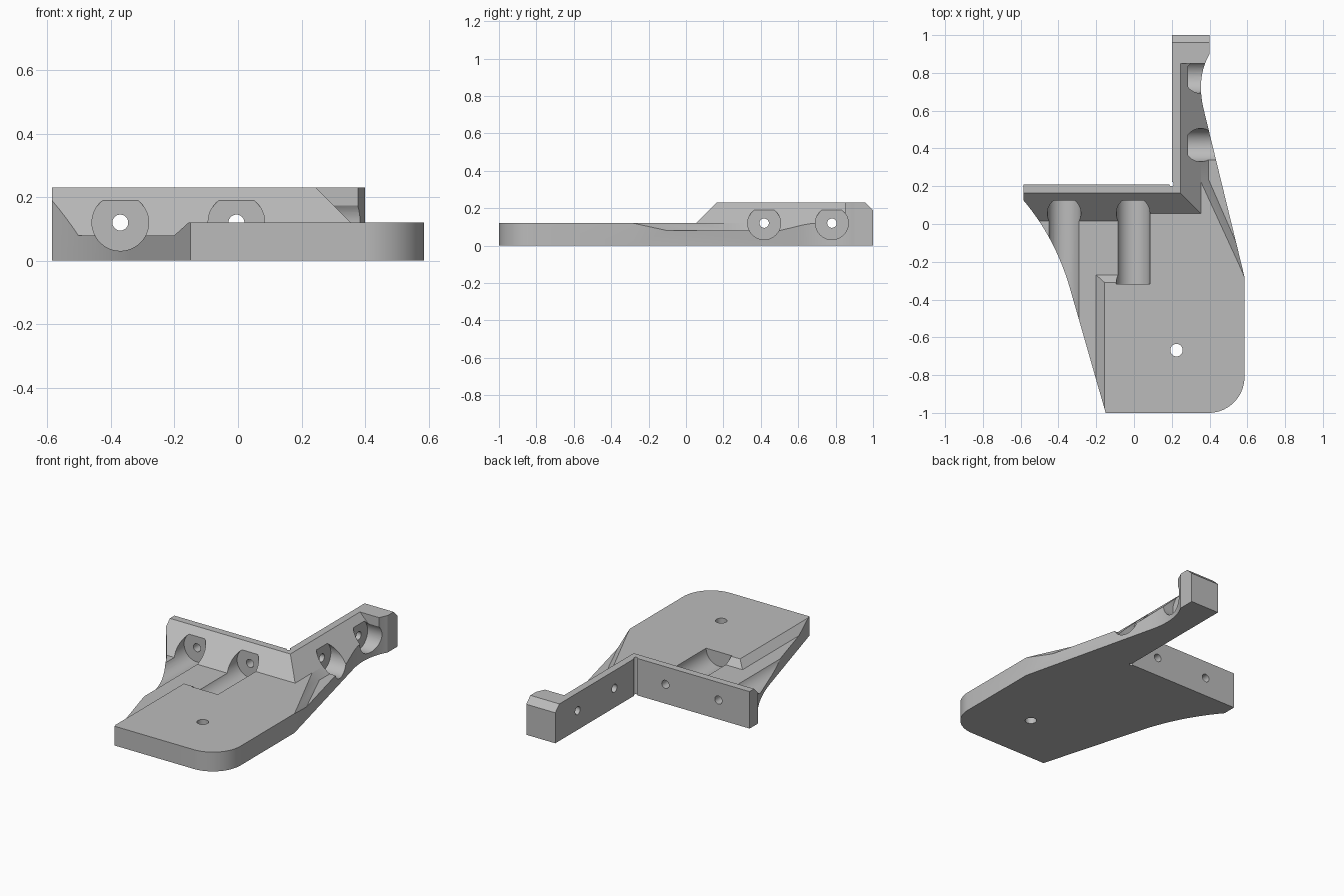
import bpy, bmesh, math
from mathutils import Vector, Matrix

cube = bpy.data.objects.get("Cube")
if cube:
    bpy.data.objects.remove(cube, do_unlink=True)

TOP, PLATE, FLOOR = 0.23, 0.12, 0.08
cutters = []


def link(name, bm):
    bmesh.ops.recalc_face_normals(bm, faces=bm.faces[:])
    mesh = bpy.data.meshes.new(name)
    bm.to_mesh(mesh)
    bm.free()
    obj = bpy.data.objects.new(name, mesh)
    bpy.context.scene.collection.objects.link(obj)
    return obj


def loft(name, low, high):
    """Closed solid between two matching 3D loops."""
    bm = bmesh.new()
    a = [bm.verts.new(p) for p in low]
    b = [bm.verts.new(p) for p in high]
    bm.faces.new(a)
    bm.faces.new(b)
    for i in range(len(a)):
        j = (i + 1) % len(a)
        bm.faces.new((a[i], a[j], b[j], b[i]))
    return link(name, bm)


def cut(obj):
    obj.hide_render = True
    cutters.append(obj)


def rod(name, start, end, radius):
    start, end = Vector(start), Vector(end)
    axis = end - start
    bm = bmesh.new()
    turn = axis.to_track_quat('Z', 'Y').to_matrix().to_4x4()
    bmesh.ops.create_cone(bm, cap_ends=True, segments=48, radius1=radius, radius2=radius,
                          depth=axis.length,
                          matrix=Matrix.Translation((start + end) / 2) @ turn)
    cut(link(name, bm))


def bezier(p, q, r, n=14):
    p, q, r = Vector(p), Vector(q), Vector(r)
    return [tuple(p * (1 - t) ** 2 + q * 2 * t * (1 - t) + r * t * t)
            for t in (i / n for i in range(n + 1))]


# Plan outline of the whole bracket
corner = [(0.395 + 0.19 * math.cos(a), -0.81 + 0.19 * math.sin(a))
          for a in (math.radians(-90 + 6 * i) for i in range(16))]
outline = [(-0.15, -1)] + corner + [(0.585, -0.28)]
outline += bezier((0.373, 0.59), (0.325, 0.77), (0.4, 0.9))
outline += [(0.4, 1), (0.2, 1), (0.2, 0.21), (-0.585, 0.21)]
outline += bezier((-0.585, 0.125), (-0.42, -0.07), (-0.342, -0.33))
bracket = loft("bracket", [(x, y, 0) for x, y in outline], [(x, y, TOP) for x, y in outline])

# Space above the plate, leaving sloped fronts on both walls
rear = [(-1.2, PLATE), (0.055, PLATE), (0.265, 0.33), (-1.2, 0.33)]
cut(loft("rear_wall_slope", [(-1, y, z) for y, z in rear], [(1, y, z) for y, z in rear]))
side = [(0.9, PLATE), (0.355, PLATE), (0.145, 0.33), (0.9, 0.33)]
cut(loft("side_wall_slope", [(x, -1.2, z) for x, z in side], [(x, 0.85, z) for x, z in side]))

# Lowered floors with sloping edges
low = [(-0.9, 0.015), (0, 0.015), (0, -0.27), (-0.2, -0.27), (-0.2, -1.2), (-0.9, -1.2)]
high = [(-0.9, 0.06), (0, 0.06), (0, -0.315), (-0.15, -0.315), (-0.15, -1.2), (-0.9, -1.2)]
cut(loft("right_floor", [(x, y, FLOOR) for x, y in low], [(x, y, 0.125) for x, y in high]))
low = [(0.395, 0.235), (0.62, -0.28), (0.9, -0.28), (0.9, 0.85), (0.395, 0.85)]
high = [(0.35, 0.22), (0.58, -0.28), (0.9, -0.28), (0.9, 0.85), (0.35, 0.85)]
cut(loft("left_floor", [(x, y, FLOOR) for x, y in low], [(x, y, 0.125) for x, y in high]))

# Chamfer on the back end of the side wall
end = [(0.95, 0.24), (1.01, 0.18), (1.01, 0.24)]
cut(loft("end_chamfer", [(0, y, z) for y, z in end], [(0.6, y, z) for y, z in end]))

# Screw channels and through holes
for x, front in ((-0.37, -1.1), (-0.005, -0.318)):
    rod("rear_channel", (x, 0.125, PLATE), (x, front, PLATE), 0.089)
    rod("rear_screw_hole", (x, 0, PLATE), (x, 0.4, PLATE), 0.025)
for y in (0.418, 0.78):
    rod("side_channel", (0.285, y, PLATE), (0.8, y, PLATE), 0.088)
    rod("side_screw_hole", (0.1, y, PLATE), (0.4, y, PLATE), 0.025)
rod("plate_hole", (0.225, -0.668, -0.1), (0.225, -0.668, 0.3), 0.033)
rod("corner_relief", (0.198, 0.212, -0.1), (0.198, 0.212, 0.4), 0.012)

# Carve the bracket and drop the cutters
for c in cutters:
    mod = bracket.modifiers.new(c.name, 'BOOLEAN')
    mod.operation = 'DIFFERENCE'
    mod.solver = 'EXACT'
    mod.object = c
bpy.context.view_layer.update()
carved = bpy.data.meshes.new_from_object(
    bracket.evaluated_get(bpy.context.evaluated_depsgraph_get()))
bracket.modifiers.clear()
bracket.data = carved
for c in cutters:
    bpy.data.objects.remove(c, do_unlink=True)

# Single grey finish
grey = bpy.data.materials.new("plain_grey")
grey.use_nodes = True
grey.diffuse_color = (0.5, 0.5, 0.5, 1)
grey.node_tree.nodes["Principled BSDF"].inputs["Base Color"].default_value = (0.5, 0.5, 0.5, 1)
carved.materials.clear()
carved.materials.append(grey)

bpy.ops.object.select_all(action='DESELECT')
bracket.select_set(True)
bpy.context.view_layer.objects.active = bracket
bpy.ops.object.shade_smooth_by_angle(angle=math.radians(20))
